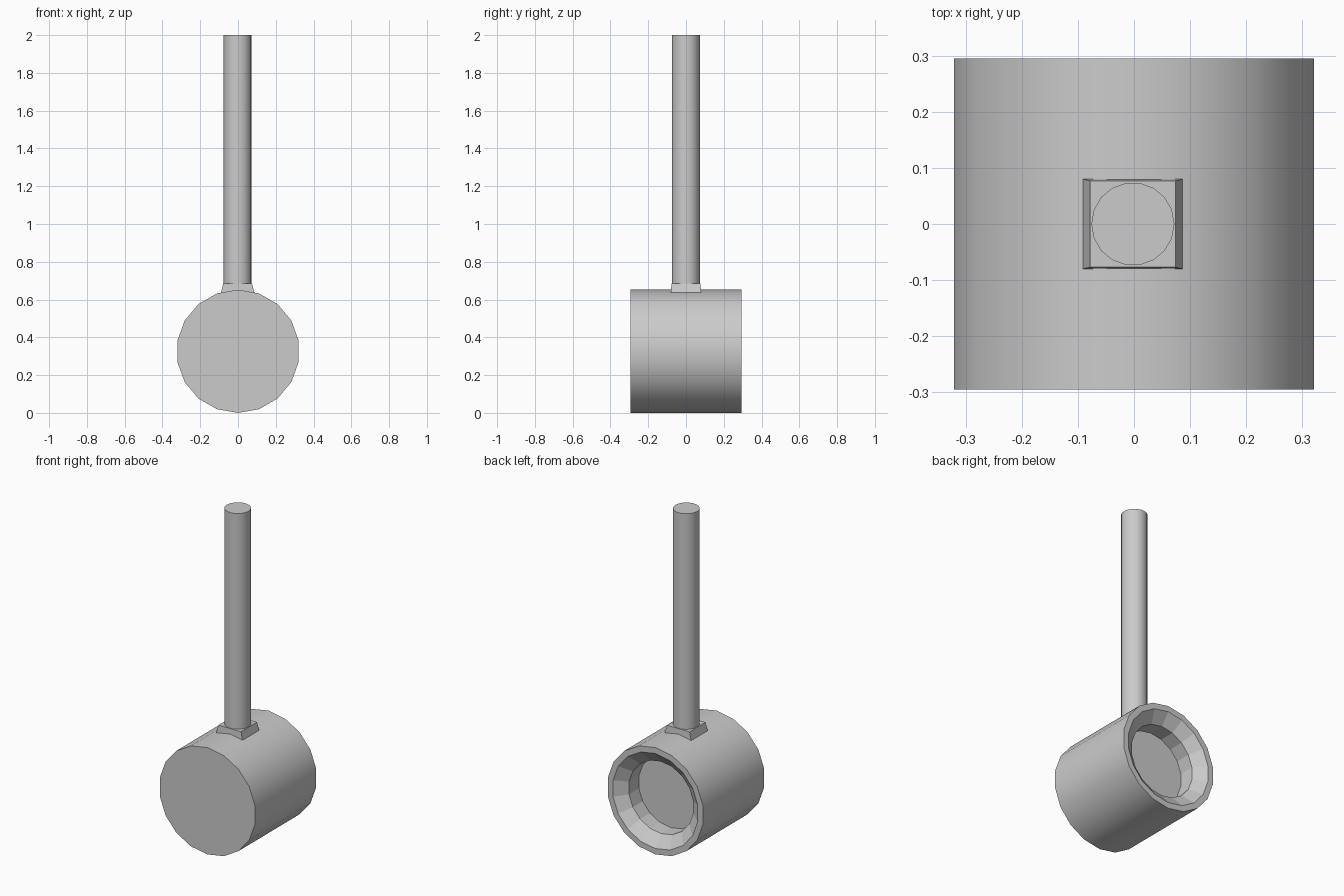
import bpy, bmesh, math

if "Cube" in bpy.data.objects:
    bpy.data.objects.remove(bpy.data.objects["Cube"])

SIDES = 18


def make_object(name, bm):
    bmesh.ops.recalc_face_normals(bm, faces=bm.faces)
    mesh = bpy.data.meshes.new(name)
    bm.to_mesh(mesh)
    bm.free()
    obj = bpy.data.objects.new(name, mesh)
    bpy.context.collection.objects.link(obj)
    return obj


def lathe(name, profile, place, smooth_bands, offset=0.0):
    """Loft rings of (radius, position) and cap both ends."""
    bm = bmesh.new()
    rings = []
    for r, t in profile:
        angles = [2 * math.pi * i / SIDES + offset for i in range(SIDES)]
        rings.append([bm.verts.new(place(r * math.cos(a), r * math.sin(a), t)) for a in angles])
    for k, (a, b) in enumerate(zip(rings, rings[1:])):
        for i in range(SIDES):
            j = (i + 1) % SIDES
            face = bm.faces.new((a[i], a[j], b[j], b[i]))
            face.smooth = k in smooth_bands
    bm.faces.new(rings[0])
    bm.faces.new(rings[-1])
    return make_object(name, bm)


# Hammer head: solid front, stepped recess with a sloped rim at the back
head_profile = [(0.326, -0.295), (0.326, 0.295), (0.29, 0.295), (0.22, 0.24), (0.22, 0.145)]
lathe("hammer_head", head_profile, lambda u, v, t: (u, t, 0.326 + v), {0}, math.radians(10))

# Handle
lathe("handle", [(0.074, 0.67), (0.074, 2.0)], lambda u, v, t: (u - 0.002, v, t), {0})

# Tapered square collar between head and handle, base sunk into the head
bm = bmesh.new()
bmesh.ops.create_cube(bm, size=2)
for v in bm.verts:
    top = v.co.z > 0
    hx, hy, z = (0.076, 0.077, 0.685) if top else (0.089, 0.08, 0.635)
    v.co = (v.co.x * hx - 0.002, v.co.y * hy, z)
make_object("collar", bm)
